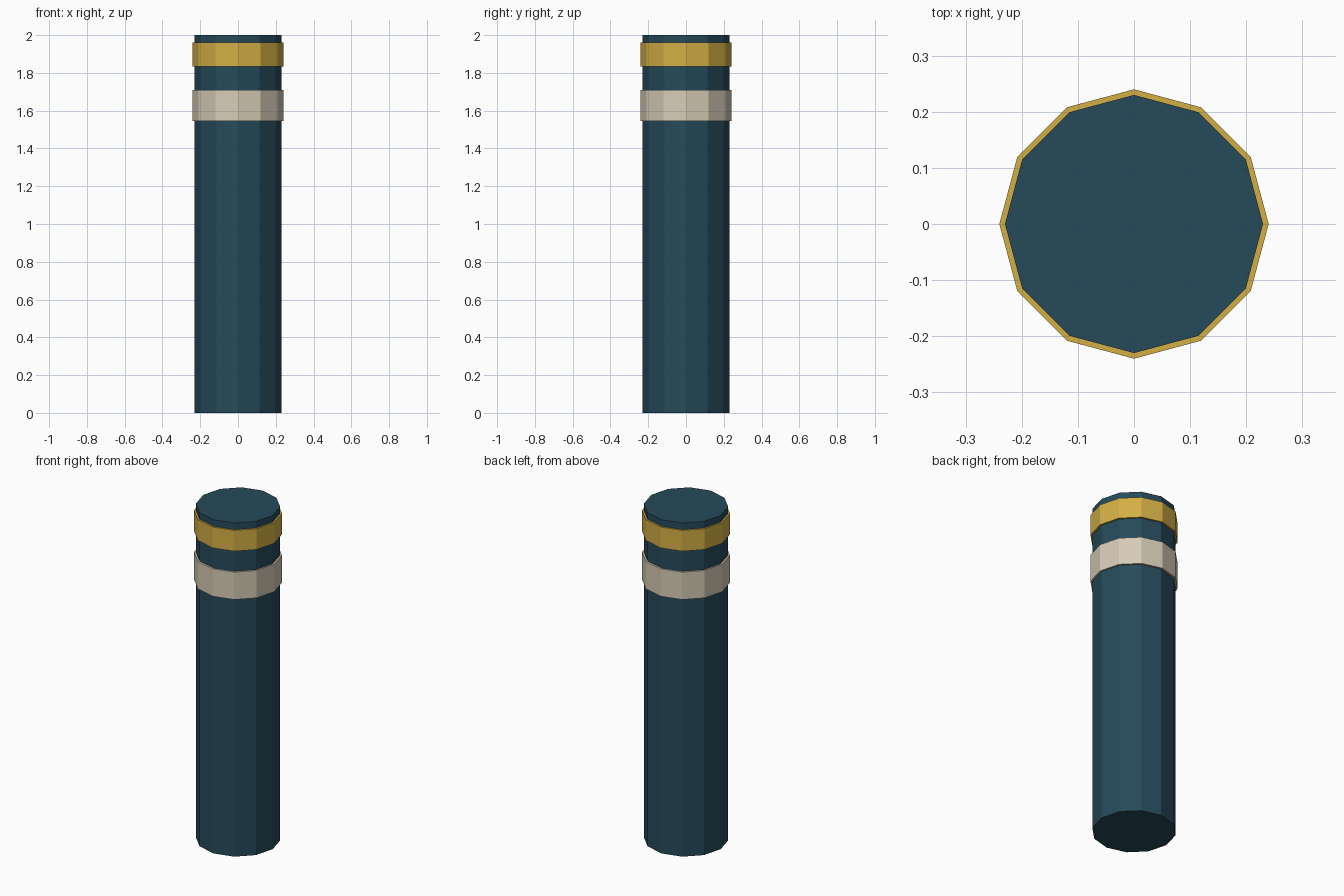
import bpy

SIDES = 12

cube = bpy.data.objects.get("Cube")
if cube:
    bpy.data.objects.remove(cube, do_unlink=True)


def srgb(*rgb):
    return tuple((c / 255 / 12.92) if c < 11 else ((c / 255 + 0.055) / 1.055) ** 2.4 for c in rgb) + (1.0,)


def material(name, color):
    mat = bpy.data.materials.new(name)
    mat.use_nodes = True
    mat.diffuse_color = color
    mat.node_tree.nodes["Principled BSDF"].inputs["Base Color"].default_value = color
    return mat


def cylinder(name, radius, bottom, top, mat):
    bpy.ops.mesh.primitive_cylinder_add(vertices=SIDES, radius=radius, depth=top - bottom,
                                        location=(0, 0, (bottom + top) / 2))
    obj = bpy.context.object
    obj.name = name
    obj.data.materials.append(mat)
    return obj


teal = material("dark teal", srgb(38, 74, 90))
gold = material("gold", srgb(212, 175, 70))
cream = material("cream", srgb(214, 203, 182))

# Main column
cylinder("column", 0.23, 0, 2, teal)

# Raised bands near the top
cylinder("upper_band", 0.24, 1.835, 1.96, gold)
cylinder("lower_band", 0.24, 1.545, 1.71, cream)
